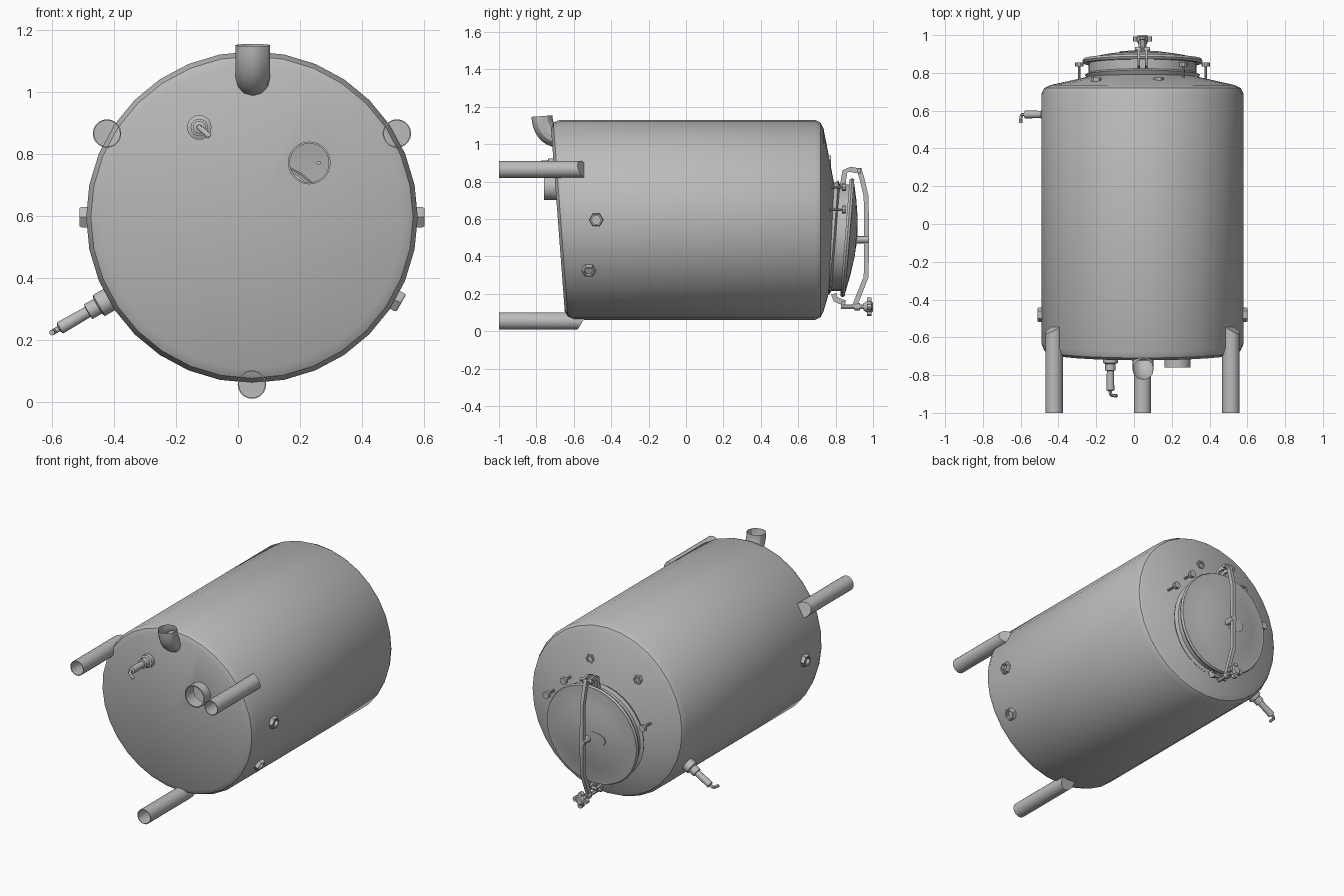
import bpy, bmesh
from math import sin, cos, pi, radians
from mathutils import Vector, Matrix

cube = bpy.data.objects.get("Cube")
if cube:
    bpy.data.objects.remove(cube, do_unlink=True)

steel = bpy.data.materials.new("brushed_steel")
steel.use_nodes = True
GREY = (0.5, 0.5, 0.5, 1)
steel.diffuse_color = GREY
steel.node_tree.nodes["Principled BSDF"].inputs["Base Color"].default_value = GREY

CX, CZ, R = 0.045, 0.595, 0.535      # tank axis and radius
LID_Z = 0.5                          # manway centre height
parts = []


def finish(name, bm):
    bmesh.ops.recalc_face_normals(bm, faces=bm.faces)
    mesh = bpy.data.meshes.new(name)
    bm.to_mesh(mesh)
    bm.free()
    mesh.materials.append(steel)
    ob = bpy.data.objects.new(name, mesh)
    bpy.context.collection.objects.link(ob)
    parts.append(ob)
    return ob


def spin(name, rings, origin, axis=(0, 1, 0), sides=16, lean=90):
    """Loft rings (radius, distance, tilt, z shift) along an axis."""
    bm = bmesh.new()
    turn = Vector(axis).to_track_quat('Y', 'Z').to_matrix()
    loops = []
    for ring in rings:
        r, d, tilt, dz = (tuple(ring) + (0, 0))[:4]
        loop = []
        for i in range(sides):
            a = 2 * pi * i / sides
            p = Vector((r * cos(a), d + tilt * r * cos(a - radians(lean)), r * sin(a) + dz))
            loop.append(bm.verts.new(turn @ p + Vector(origin)))
        loops.append(loop)
    for a, b in zip(loops, loops[1:]):
        for i in range(sides):
            j = (i + 1) % sides
            bm.faces.new((a[i], a[j], b[j], b[i]))
    bmesh.ops.remove_doubles(bm, verts=bm.verts, dist=1e-5)
    return finish(name, bm)


def rod(name, r, start, end, origin, axis=(0, 1, 0), sides=12):
    return spin(name, [(0, start), (r, start), (r, end), (0, end)], origin, axis, sides)


def pipe(name, points, radius):
    """Open round pipe along a path."""
    cu = bpy.data.curves.new(name, 'CURVE')
    cu.dimensions = '3D'
    cu.bevel_depth, cu.bevel_resolution = radius, 4
    cu.use_fill_caps = radius < 0.02
    sp = cu.splines.new('POLY')
    sp.points.add(len(points) - 1)
    for q, p in zip(sp.points, points):
        q.co = (*p, 1)
    cu.materials.append(steel)
    ob = bpy.data.objects.new(name, cu)
    bpy.context.collection.objects.link(ob)
    bpy.ops.object.select_all(action='DESELECT')
    ob.select_set(True)
    bpy.context.view_layer.objects.active = ob
    bpy.ops.object.convert(target='MESH')
    parts.append(bpy.context.view_layer.objects.active)


def bar(name, points, width, thick, x=CX):
    """Flat bar bent through (y, z) points."""
    bm = bmesh.new()
    pts = [Vector(p) for p in points]
    loops = []
    for i, p in enumerate(pts):
        t = (pts[min(i + 1, len(pts) - 1)] - pts[max(i - 1, 0)]).normalized()
        n = Vector((-t.y, t.x)) * thick / 2
        loops.append([bm.verts.new((x + s * width / 2, p.x + k * n.x, p.y + k * n.y))
                      for s, k in ((-1, -1), (1, -1), (1, 1), (-1, 1))])
    for a, b in zip(loops, loops[1:]):
        for i in range(4):
            j = (i + 1) % 4
            bm.faces.new((a[i], a[j], b[j], b[i]))
    bm.faces.new(loops[0])
    bm.faces.new(loops[-1])
    return finish(name, bm)


def radial(deg, y, r=0.0):
    return Vector((CX + r * cos(radians(deg)), y, CZ + r * sin(radians(deg))))


def valve(name, origin, axis, bend):
    """Sampling valve with a collar, barrel and bent spout."""
    o, a, b = Vector(origin), Vector(axis).normalized(), Vector(bend).normalized()
    spin(name + "_body", [(0, -0.03), (0.04, -0.03), (0.04, 0.02), (0.028, 0.025), (0.028, 0.06),
                          (0.019, 0.062), (0.021, 0.165), (0.01, 0.17), (0, 0.17)], o, a, 14)
    pipe(name + "_spout", [o + a * 0.16, o + a * 0.185, o + a * 0.192 + b * 0.01,
                           o + a * 0.195 + b * 0.045], 0.009)


# Double-walled tank: slanted floor, chamfered shoulder, shallow offset cone
T = -0.075
tank = spin("tank_shell", [
    (0, -0.685, T), (0.49, -0.685, T), (0.52, -0.67, T), (R, -0.635, T),
    (R, 0.69), (0.52, 0.72), (0.49, 0.735), (0.285, 0.78, 0.045, LID_Z - CZ),
    (0.272, 0.77, 0.045, LID_Z - CZ), (0.48, 0.72), (0.525, 0.68),
    (0.525, -0.63, T), (0.48, -0.675, T), (0, -0.675, T)], (CX, 0, CZ), sides=32)

# Outlet opening through the floor
PORT = (0.23, 0, 0.77)
cutter = rod("outlet_cutter", 0.063, -0.9, -0.5, PORT, sides=24)
cut = tank.modifiers.new("outlet_hole", 'BOOLEAN')
cut.operation, cut.object, cut.solver = 'DIFFERENCE', cutter, 'EXACT'
bpy.context.view_layer.objects.active = tank
bpy.ops.object.modifier_apply(modifier=cut.name)
parts.remove(cutter)
bpy.data.objects.remove(cutter, do_unlink=True)
spin("outlet_pipe", [(0.063, -0.68), (0.063, -0.76), (0.069, -0.76), (0.069, -0.68),
                     (0.063, -0.68)], PORT, sides=24)

# Legs: hollow tubes with a slanted closed top
for deg, name in ((30, "leg_left"), (150, "leg_right"), (270, "leg_bottom")):
    spin(name, [(0, 0.4), (0.042, 0.4), (0.042, 0), (0.046, 0), (0.046, 0.45, -0.65),
                (0, 0.45, -0.65)], radial(deg, -1, 0.54), sides=20, lean=deg)

# Elbow pipe
elbow = [(0.048, -0.69 - 0.08 * sin(i * pi / 16), 1.15 - 0.11 * cos(i * pi / 16)) for i in range(9)]
pipe("elbow_pipe", elbow, 0.056)

# Hexagonal wall sockets
for deg, y, name in ((0, -0.48, "socket_left"), (180, -0.48, "socket_right"),
                     (330, -0.52, "socket_lower")):
    spin(name, [(0, 0.535), (0.025, 0.535), (0.025, 0.556), (0.034, 0.556), (0.038, 0.55),
                (0.038, 0.51)], radial(deg, y), radial(deg, 0, 1) - radial(deg, 0), 6)

# Valves on the wall and the floor
valve("wall_valve", radial(210, 0.58, 0.55), (cos(radians(210)), 0, sin(radians(210))), (0, -1, 0))
valve("floor_valve", (-0.125, -0.715, 0.885), (0, -1, 0), (1, 0, -0.9))

# Manway neck, flange and domed lid share one small lean
hub, L = (CX, 0, LID_Z), 0.08
spin("manway_neck", [(0.28, 0.75, L), (0.305, 0.79, L), (0.285, 0.8, L), (0.285, 0.85, L),
                     (0.3, 0.855, L)], hub, sides=32)
spin("manway_lid", [(0.28, 0.85, L), (0.312, 0.85, L), (0.318, 0.862, L), (0.312, 0.875, L),
                    (0.295, 0.875, L), (0.2, 0.895, L), (0.1, 0.91, L), (0, 0.915, L)], hub, sides=32)
plate = spin("lid_plate", [(0.045, 0.9, L), (0.045, 0.914, L), (0, 0.916, L)], (0, 0, LID_Z), sides=20)
plate.data.transform(Matrix.Diagonal((1.7, 1, 1, 1)))

# Clamp arm, hinge lugs and centre bolt
bar("clamp_arm", [(0.925, 0.87), (0.945, 0.8), (0.963, 0.72), (0.966, 0.49), (0.963, 0.29),
                  (0.935, 0.22), (0.9, 0.13)], 0.022, 0.026)
for s in (-1, 1):
    bar("hinge_lug", [(0.835, 0.77), (0.85, 0.855), (0.88, 0.865), (0.935, 0.855)],
        0.012, 0.028, CX + s * 0.02)
    bar("latch_lug", [(0.79, 0.2), (0.8, 0.17), (0.85, 0.15)], 0.012, 0.03, CX + s * 0.025)
rod("hinge_pin", 0.012, -0.04, 0.04, (CX, 0.925, 0.86), (1, 0, 0))
rod("latch_pin", 0.012, -0.045, 0.045, (CX, 0.84, 0.15), (1, 0, 0))
rod("centre_bolt", 0.02, 0.9, 0.975, (CX, 0, 0.49))

# Hand knob on its threaded stem
KNOB = Vector((CX, 0, 0.13))
rod("knob_stem", 0.012, 0.83, 0.97, KNOB)
rod("knob_collar", 0.02, 0.9, 0.93, KNOB)
spin("knob_hub", [(0, 0.95), (0.02, 0.95), (0.032, 0.97), (0.032, 0.99), (0.022, 1), (0, 1)], KNOB)
for i in range(4):
    a = i * pi / 2
    rod("knob_lobe", 0.016, 0.967, 0.993, KNOB + Vector((cos(a), 0, sin(a))) * 0.034)

# Thumb bolts and plugs around the manway
for x, z in ((0.26, 0.77), (0.38, 0.65), (-0.29, 0.62)):
    rod("thumb_bolt_stem", 0.007, 0.73, 0.855, (x, 0, z), sides=8)
    rod("thumb_bolt_head", 0.022, 0.833, 0.855, (x, 0, z), sides=10)
for x, z in ((0.13, 0.915), (-0.2, 0.87)):
    spin("top_plug", [(0.028, 0.73), (0.028, 0.775), (0.018, 0.775), (0.018, 0.76), (0, 0.76)],
         (x, 0, z), sides=6)

# Smooth round surfaces, keep sharp edges
bpy.ops.object.select_all(action='DESELECT')
for ob in parts:
    ob.select_set(True)
bpy.context.view_layer.objects.active = tank
bpy.ops.object.shade_smooth_by_angle(angle=radians(30))
